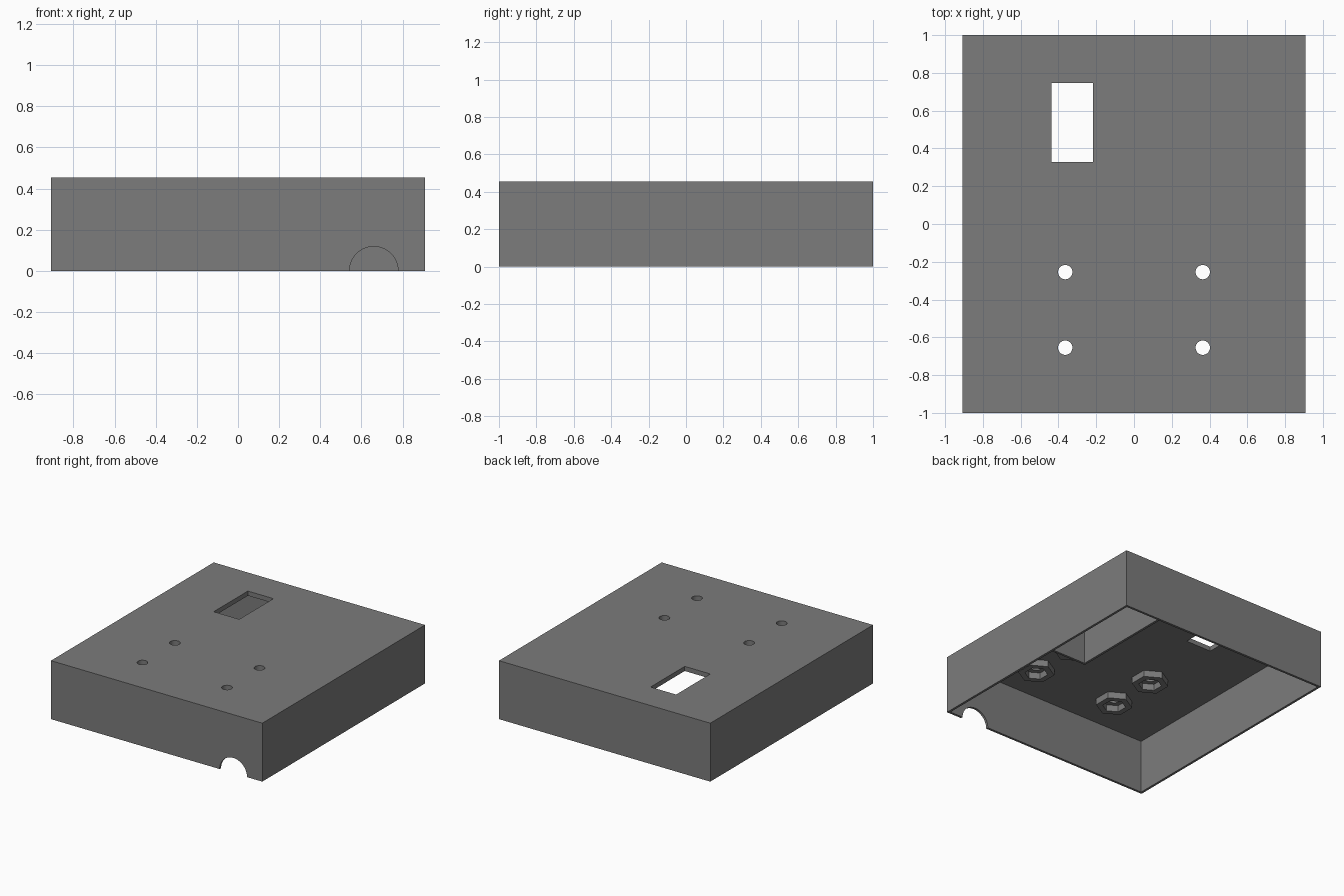
import bpy, math

if "Cube" in bpy.data.objects:
    bpy.data.objects.remove(bpy.data.objects["Cube"])

W, L, H = 0.909, 1.0, 0.4545      # half width, half length, height
T = 0.018                         # wall thickness
CEIL = H - 0.036                  # underside of the top panel

grey = bpy.data.materials.new("grey plastic")
grey.diffuse_color = (0.2, 0.2, 0.2, 1)
grey.use_nodes = True
grey.node_tree.nodes["Principled BSDF"].inputs["Base Color"].default_value = grey.diffuse_color


def box(name, x0, x1, y0, y1, z0, z1):
    bpy.ops.mesh.primitive_cube_add(size=1, location=((x0 + x1) / 2, (y0 + y1) / 2, (z0 + z1) / 2))
    ob = bpy.context.object
    ob.name = name
    ob.scale = (x1 - x0, y1 - y0, z1 - z0)
    bpy.ops.object.transform_apply(location=False, rotation=False, scale=True)
    ob.data.materials.append(grey)
    return ob


def prism(name, sides, r, x, y, z0, z1):
    bpy.ops.mesh.primitive_cylinder_add(vertices=sides, radius=r, depth=z1 - z0,
                                        location=(x, y, (z0 + z1) / 2))
    ob = bpy.context.object
    ob.name = name
    ob.data.materials.append(grey)
    return ob


def boolean(ob, other, op='DIFFERENCE'):
    mod = ob.modifiers.new(op.title(), 'BOOLEAN')
    mod.operation, mod.object, mod.solver = op, other, 'EXACT'
    bpy.context.view_layer.objects.active = ob
    bpy.ops.object.modifier_apply(modifier=mod.name)
    bpy.data.objects.remove(other, do_unlink=True)


# Hollow lid, open underneath
case = box("case_lid", -W, W, -L, L, 0, H)
boolean(case, box("cavity", -W + T, W - T, -L + T, L - T, -0.1, CEIL))

# Battery compartment walls in the back right corner
CX, CY, CZ = 0.462, 0.0, 0.129
boolean(case, box("side_partition", CX - T, CX, CY - T, L - T / 2, CZ, H - 0.01), 'UNION')
boolean(case, box("end_partition", CX - T, W - T / 2, CY - T, CY, CZ, H - 0.01), 'UNION')

# Hexagonal nut holders with screw holes
for x in (-0.364, 0.364):
    for y in (-0.255, -0.655):
        boolean(case, prism("nut_holder", 6, 0.131, x, y, CEIL - 0.05, H - 0.01), 'UNION')
        boolean(case, prism("nut_pocket", 6, 0.083, x, y, CEIL - 0.1, CEIL))
        boolean(case, prism("screw_hole", 32, 0.038, x, y, CEIL - 0.1, H + 0.1))

# Switch window
boolean(case, box("switch_window", -0.438, -0.218, 0.327, 0.747, CEIL - 0.1, H + 0.1))

# Cable notch in the front wall
notch = prism("cable_notch", 64, 0.118, 0.66, 0, -0.1, 0.1)
notch.rotation_euler.x = math.pi / 2
notch.location = (0.66, -L, 0)
bpy.context.view_layer.update()
boolean(case, notch)

bpy.ops.object.select_all(action='DESELECT')
case.select_set(True)
bpy.context.view_layer.objects.active = case
bpy.ops.object.shade_smooth_by_angle(angle=math.radians(30))
